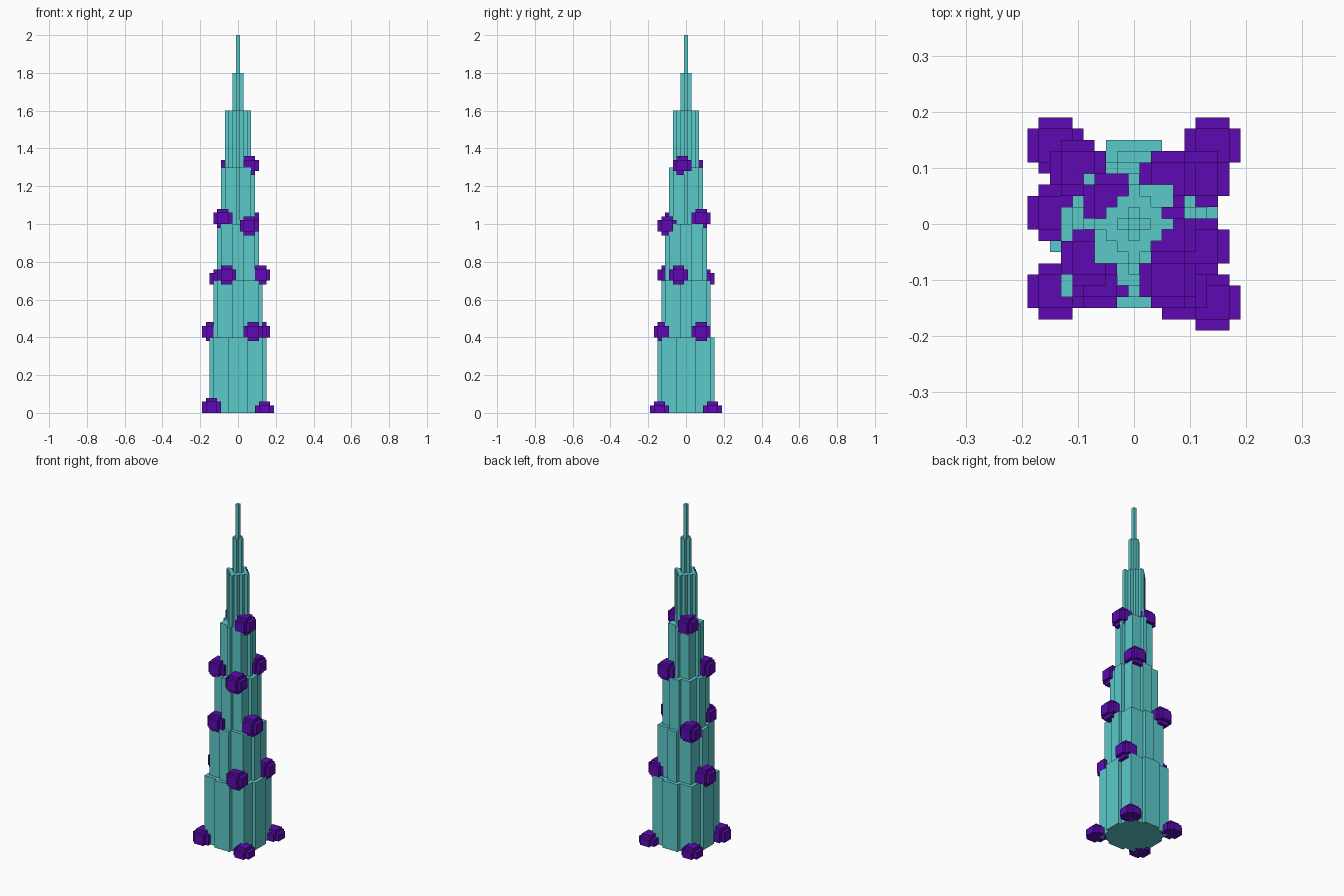
import bpy, bmesh
from mathutils import Vector

if "Cube" in bpy.data.objects:
    bpy.data.objects.remove(bpy.data.objects["Cube"])

V = 0.02  # block size


def material(name, rgb):
    m = bpy.data.materials.new(name)
    m.diffuse_color = (*rgb, 1)
    m.use_nodes = True
    m.node_tree.nodes["Principled BSDF"].inputs["Base Color"].default_value = m.diffuse_color
    return m


TEAL = material("teal", (0.105, 0.59, 0.59))
PURPLE = material("purple", (0.11, 0.003, 0.44))


def finish(bm, name, mat):
    bmesh.ops.recalc_face_normals(bm, faces=bm.faces)
    me = bpy.data.meshes.new(name)
    bm.to_mesh(me)
    bm.free()
    me.materials.append(mat)
    ob = bpy.data.objects.new(name, me)
    bpy.context.collection.objects.link(ob)


def tier(name, corners, z0, z1):
    """Extrude a stepped outline given by the outer corners of one quadrant."""
    quad = []
    for i, (x, y) in enumerate(corners):
        quad.append((x, y))
        if i + 1 < len(corners):
            quad.append((corners[i + 1][0], y))
    pts = []
    for _ in range(4):
        pts += quad
        quad = [(-y, x) for x, y in quad]
    bm = bmesh.new()
    base = bm.faces.new([bm.verts.new((x, y, z0)) for x, y in pts])
    ext = bmesh.ops.extrude_face_region(bm, geom=[base], use_keep_orig=True)
    top = [v for v in ext["geom"] if isinstance(v, bmesh.types.BMVert)]
    bmesh.ops.translate(bm, verts=top, vec=(0, 0, z1 - z0))
    finish(bm, name, TEAL)


def block_ball(name, centre):
    """Round cluster of blocks five wide, cut off at the ground."""
    c = Vector(centre)
    r = range(-2, 3)
    cells = {(i, j, k) for i in r for j in r for k in r
             if i * i + j * j + k * k <= 6 and c.z + k * V > 0}
    bm = bmesh.new()
    for cell in cells:
        for axis in range(3):
            for s in (-1, 1):
                n = list(cell)
                n[axis] += s
                if tuple(n) in cells:
                    continue
                face = []
                for a, b in ((-1, -1), (1, -1), (1, 1), (-1, 1)):
                    p = Vector(cell)
                    p[axis] += s * 0.5
                    p[(axis + 1) % 3] += a * s * 0.5
                    p[(axis + 2) % 3] += b * 0.5
                    face.append(bm.verts.new(c + p * V))
                bm.faces.new(face)
    bmesh.ops.remove_doubles(bm, verts=bm.verts, dist=0.001)
    bmesh.ops.dissolve_limit(bm, angle_limit=0.01, verts=bm.verts, edges=bm.edges)
    finish(bm, name, PURPLE)


# Tower tiers, narrowing toward the spire
tier("base_tier", [(.15, .05), (.13, .13), (.05, .15)], 0, .4)
tier("second_tier", [(.13, .03), (.11, .11), (.03, .13)], .4, .7)
tier("third_tier", [(.11, .03), (.09, .09), (.03, .11)], .7, 1.0)
tier("fourth_tier", [(.09, .01), (.07, .07), (.01, .09)], 1.0, 1.3)
tier("fifth_tier", [(.07, .01), (.05, .03), (.03, .05), (.01, .07)], 1.3, 1.6)
tier("upper_shaft", [(.03, .01), (.01, .03)], 1.6, 1.8)
tier("spire", [(.01, .01)], 1.8, 2.0)

# Purple clusters on the ledges, grouped by level
clusters = {
    "ground": [(-.14, .14, .01), (.14, .14, .01), (.14, -.14, .01), (-.14, -.12, .03)],
    "first_ledge": [(.08, -.12, .43), (.12, .08, .43), (-.14, .02, .43)],
    "second_ledge": [(-.06, -.10, .73), (.12, -.04, .73), (-.10, .10, .71)],
    "third_ledge": [(.06, -.10, .99), (.06, .08, 1.03), (-.08, -.06, 1.03)],
    "fourth_ledge": [(.06, -.02, 1.31), (-.04, .04, 1.31)],
}
for level, spots in clusters.items():
    for n, p in enumerate(spots):
        block_ball(f"{level}_cluster_{n + 1}", p)
